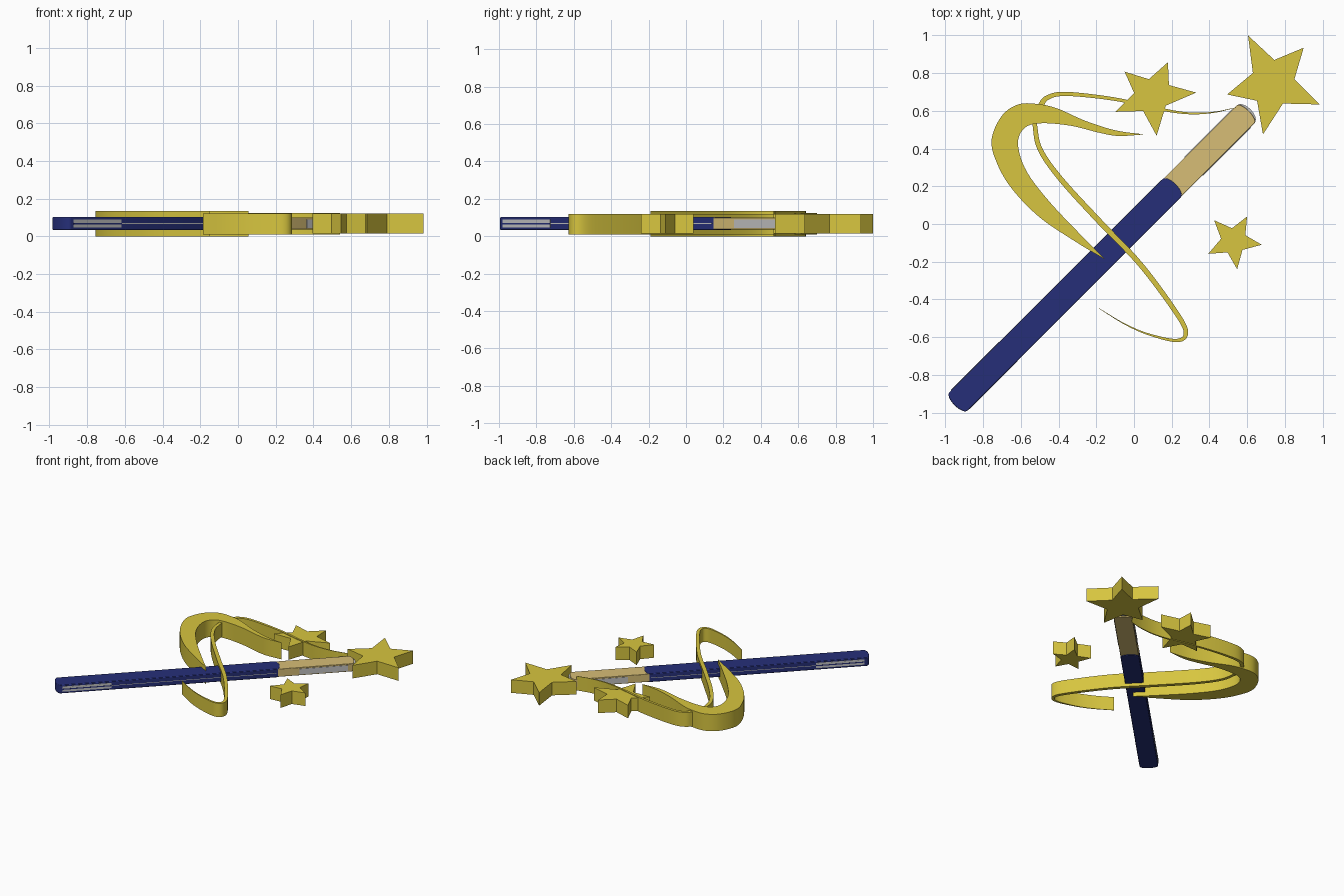
import bpy, bmesh, math
from mathutils import Vector

if "Cube" in bpy.data.objects:
    bpy.data.objects.remove(bpy.data.objects["Cube"])


def material(name, rgb):
    m = bpy.data.materials.new(name)
    m.use_nodes = True
    m.diffuse_color = (*rgb, 1)
    b = m.node_tree.nodes["Principled BSDF"]
    b.inputs["Base Color"].default_value = (*rgb, 1)
    b.inputs["Roughness"].default_value = 0.6
    return m


gold = material("gold", (0.68, 0.56, 0.05))
navy = material("navy", (0.019, 0.028, 0.19))
tan = material("tan", (0.68, 0.515, 0.18))
grey = material("grey", (0.55, 0.55, 0.55))


def plate(name, outline, z0, z1, mat, bevel=0.0):
    """Extrude a closed flat outline from z0 to z1."""
    bm = bmesh.new()
    face = bm.faces.new([bm.verts.new((p[0], p[1], z0)) for p in outline])
    up = bmesh.ops.extrude_face_region(bm, geom=[face])["geom"]
    for v in up:
        if isinstance(v, bmesh.types.BMVert):
            v.co.z = z1
    bmesh.ops.recalc_face_normals(bm, faces=bm.faces)
    mesh = bpy.data.meshes.new(name)
    bm.to_mesh(mesh)
    bm.free()
    mesh.materials.append(mat)
    ob = bpy.data.objects.new(name, mesh)
    bpy.context.collection.objects.link(ob)
    if bevel:
        mod = ob.modifiers.new("soft_edge", "BEVEL")
        mod.width, mod.segments = bevel, 2
    bpy.ops.object.select_all(action="DESELECT")
    ob.select_set(True)
    bpy.context.view_layer.objects.active = ob
    bpy.ops.object.shade_smooth_by_angle(angle=math.radians(30))
    return ob


def smooth(points, steps=8):
    """Catmull-Rom curve through the points."""
    p = [Vector(q) for q in points]
    p = [2 * p[0] - p[1]] + p + [2 * p[-1] - p[-2]]
    out = []
    for a, b, c, d in zip(p, p[1:], p[2:], p[3:]):
        for i in range(steps):
            t = i / steps
            out.append(0.5 * (2 * b + (c - a) * t + (2 * a - 5 * b + 4 * c - d) * t * t
                              + (3 * b - a - 3 * c + d) * t ** 3))
    return out + [p[-2]]


def ribbon(name, path, z0, z1):
    """Strip along a path of (x, y, width)."""
    pts = smooth(path)
    left, right = [], []
    for i, q in enumerate(pts):
        d = (pts[min(i + 1, len(pts) - 1)] - pts[max(i - 1, 0)]).xy.normalized()
        n = Vector((-d.y, d.x)) * max(q.z, 0.002) / 2
        left.append(q.xy + n)
        right.append(q.xy - n)
    plate(name, left + right[::-1], z0, z1, gold)


# Stars, each from its five tips
def star(name, tips):
    tips = [Vector(t) for t in tips]
    centre = sum(tips, Vector((0, 0))) / 5
    outline = []
    for i, t in enumerate(tips):
        outline += [t, centre.lerp((t + tips[(i + 1) % 5]) / 2, 0.56)]
    plate(name, outline, 0.015, 0.12, gold)


star("large_star", [(.605, 1), (.90, .935), (.985, .634), (.684, .475), (.494, .687)])
star("medium_star", [(.18, .858), (.33, .697), (.12, .468), (-.098, .595), (-.05, .808)])
star("small_star", [(.60, .04), (.677, -.11), (.547, -.24), (.394, -.158), (.425, .02)])

# Broad crescent swirl
outer = smooth([(.055, .475), (-.1, .497), (-.26, .548), (-.40, .61), (-.50, .635), (-.61, .635),
                (-.70, .575), (-.755, .45), (-.73, .33), (-.65, .19), (-.5, .035), (-.3, -.1),
                (-.15, -.19)])
inner = smooth([(-.15, -.19), (-.28, -.06), (-.45, .12), (-.57, .28), (-.615, .42), (-.585, .505),
                (-.5, .534), (-.34, .522), (-.18, .483), (-.08, .467), (.055, .475)])
plate("crescent_swirl", outer[:-1] + inner[:-1], 0.0, 0.135, gold)

# Thin trailing ribbons
ribbon("upper_ribbon", [(-.495, .63, .03), (-.46, .67, .025), (-.36, .69, .022), (-.1, .662, .018),
                        (.135, .61, .015), (.29, .587, .01), (.42, .592, .006), (.54, .617, .002)],
       0.01, 0.125)
ribbon("lower_ribbon", [(-.528, .535, .024), (-.50, .40, .026), (-.39, .24, .028), (-.18, .01, .03),
                        (.03, -.21, .028), (.21, -.45, .026), (.275, -.57, .024), (.23, -.618, .018),
                        (.08, -.586, .01), (-.05, -.53, .006), (-.185, -.448, .002)],
       0.01, 0.12)


# Wand, drawn along its diagonal: u runs to the tip, v across
def diagonal(u, v):
    return Vector(((u + v) * math.sqrt(.5) + .005, (u - v) * math.sqrt(.5) - .005))


HALF = 0.068


def rod(name, u0, u1, half, bulge0, bulge1, z0, z1, mat, bevel=0.0):
    """Bar with softly bowed ends."""
    n = 12
    arc = [math.pi * i / n for i in range(n + 1)]
    pts = [diagonal(u1 + bulge1 * math.sin(a), half * math.cos(a)) for a in arc]
    pts += [diagonal(u0 - bulge0 * math.sin(a), -half * math.cos(a)) for a in arc]
    plate(name, pts, z0, z1, mat, bevel)


rod("wand_handle", -1.325, 0.278, HALF, 0.028, 0.028, 0.034, 0.102, navy, 0.004)
rod("wand_tip", 0.25, 0.83, HALF - 0.001, 0.0, 0.025, 0.037, 0.1, tan, 0.004)
rod("wand_tip_cap", 0.8, 0.832, HALF - 0.002, 0.0, 0.035, 0.045, 0.09, grey)

# Side inlays on both long edges
for side, label in ((1, "right"), (-1, "left")):
    def inlay(name, u0, u1, z0, z1, mat, lift):
        a, b = side * (HALF - 0.004), side * (HALF + lift)
        plate(f"{name}_{label}", [diagonal(u0, a), diagonal(u1, a), diagonal(u1, b), diagonal(u0, b)],
              z0, z1, mat)

    inlay("handle_inlay", -1.31, -0.95, 0.048, 0.09, grey, 0.002)
    inlay("handle_inlay_groove", -1.31, -0.95, 0.064, 0.072, navy, 0.003)
    inlay("handle_line", -0.95, 0.27, 0.066, 0.070, grey, 0.001)
    inlay("tip_inlay", 0.44, 0.8, 0.045, 0.09, grey, 0.002)
